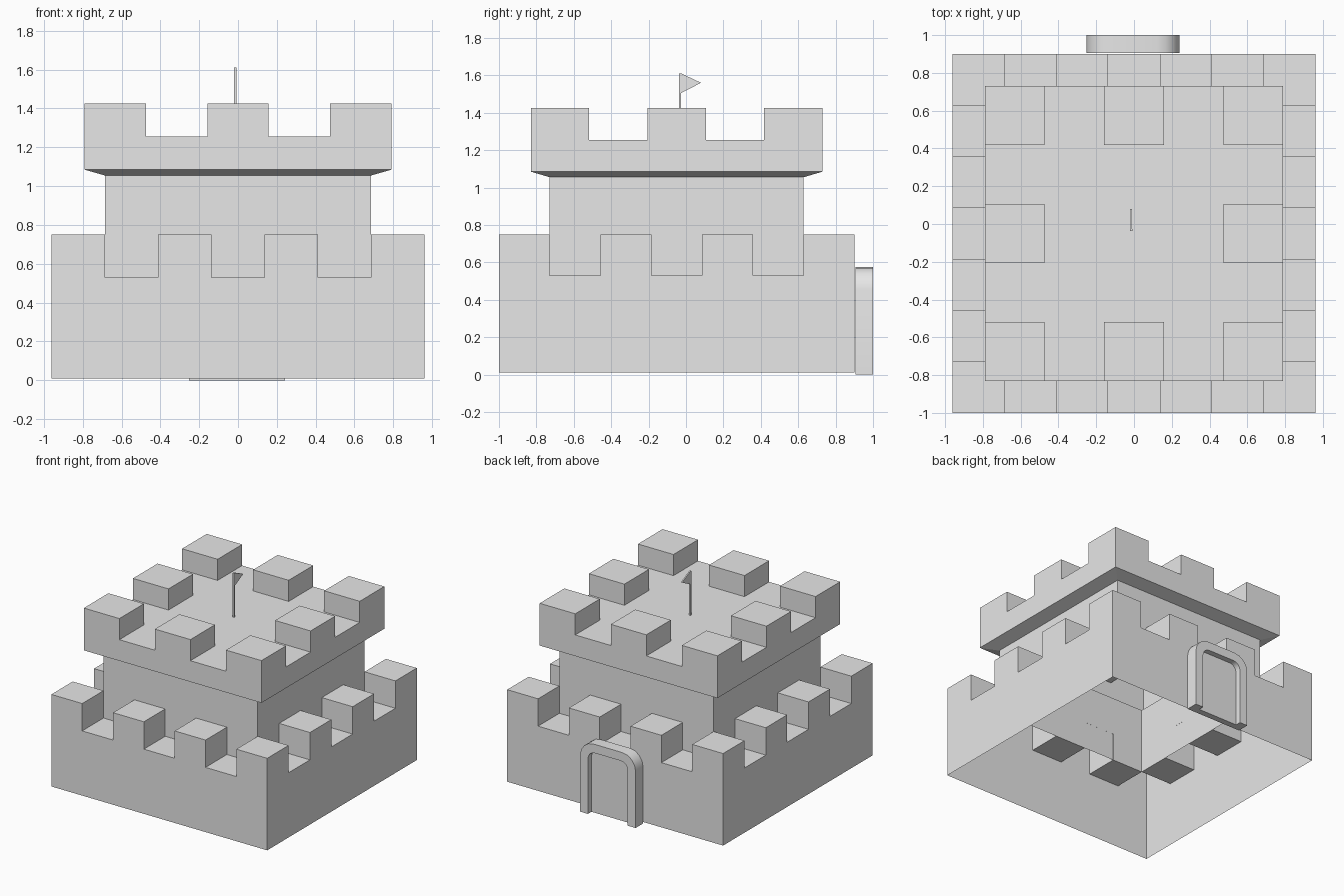
import bpy, bmesh, math

old = bpy.data.objects.get("Cube")
if old:
    bpy.data.objects.remove(old, do_unlink=True)

stone = bpy.data.materials.new("plain_stone")
stone.use_nodes = True
grey = (0.8, 0.8, 0.8, 1)
stone.diffuse_color = grey
stone.node_tree.nodes["Principled BSDF"].inputs["Base Color"].default_value = grey


def finish(bm, name, smooth=False):
    mesh = bpy.data.meshes.new(name)
    bm.to_mesh(mesh)
    bm.free()
    mesh.materials.append(stone)
    obj = bpy.data.objects.new(name, mesh)
    bpy.context.collection.objects.link(obj)
    if smooth:
        bpy.ops.object.select_all(action="DESELECT")
        obj.select_set(True)
        bpy.context.view_layer.objects.active = obj
        bpy.ops.object.shade_smooth_by_angle(angle=math.radians(35))
    return obj


def quad(bm, *points):
    bm.faces.new([bm.verts.new(p) for p in points])


def tidy(bm):
    """Weld the cells and merge coplanar neighbours."""
    bmesh.ops.remove_doubles(bm, verts=bm.verts, dist=0.0005)
    bmesh.ops.dissolve_limit(bm, angle_limit=0.01, verts=bm.verts, edges=bm.edges)


def battlement(bm, n, box, bottom, low, high, open_middle):
    """Square-celled roof whose border cells alternate between merlon and gap."""
    x0, x1, y0, y1 = box

    def height(i, j):
        if not (0 <= i < n and 0 <= j < n):
            return bottom
        if 0 < i < n - 1 and 0 < j < n - 1:
            return None if open_middle else low
        return high if i % 2 == 0 and j % 2 == 0 else low

    def corner(i, j):
        return x0 + (x1 - x0) * i / n, y0 + (y1 - y0) * j / n

    for i in range(n):
        for j in range(n):
            top = height(i, j)
            if top is None:
                continue
            ring = [corner(i, j), corner(i + 1, j), corner(i + 1, j + 1), corner(i, j + 1)]
            quad(bm, *[(x, y, top) for x, y in ring])
            for k, (di, dj) in enumerate([(0, -1), (1, 0), (0, 1), (-1, 0)]):
                near = height(i + di, j + dj)
                if near is None:
                    continue
                p, q = ring[k], ring[(k + 1) % 4]
                for lo, hi in ((bottom, low), (low, high)):
                    if near <= lo and top >= hi:
                        quad(bm, (*p, lo), (*q, lo), (*q, hi), (*p, hi))


def tube(bm, sections):
    """Rectangular open sleeve through (box, z) sections."""
    def ring(box, z):
        a, b, c, d = box
        return [(a, c, z), (b, c, z), (b, d, z), (a, d, z)]
    for (box_a, za), (box_b, zb) in zip(sections, sections[1:]):
        lo, hi = ring(box_a, za), ring(box_b, zb)
        for k in range(4):
            m = (k + 1) % 4
            quad(bm, lo[k], lo[m], hi[m], hi[k])


def prism(bm, outline, axis, a, b):
    """Solid from a closed outline of (u, z), extruded along x or y."""
    def place(u, z, t):
        return (t, u, z) if axis == "x" else (u, t, z)
    face = bm.faces.new([bm.verts.new(place(u, z, a)) for u, z in outline])
    made = bmesh.ops.extrude_face_region(bm, geom=[face])["geom"]
    for v in made:
        if isinstance(v, bmesh.types.BMVert):
            v.co["xyz".index(axis)] = b
    bmesh.ops.recalc_face_normals(bm, faces=bm.faces)


# Lower curtain wall, open underneath
bm = bmesh.new()
battlement(bm, 7, (-0.96, 0.96, -1.0, 0.9), 0.01, 0.53, 0.75, True)
tidy(bm)
finish(bm, "outer_wall")

# Keep with a flared, crenellated top
keep = (-0.686, 0.686, -0.729, 0.629)
crown = (-0.79, 0.79, -0.83, 0.73)
bm = bmesh.new()
tube(bm, [(keep, 0.53), (keep, 1.055), (crown, 1.085)])
battlement(bm, 5, crown, 1.085, 1.255, 1.425, False)
tidy(bm)
finish(bm, "keep")


# Gate frame and recessed door on the back
def arch(half, top, radius, steps=4):
    """Open path up the left, over rounded corners, down the right."""
    mid = -0.005
    right = [(half - radius + radius * math.cos(t), top - radius + radius * math.sin(t))
             for t in (math.pi / 2 * k / steps for k in range(steps + 1))]
    right = [(half, 0.0)] + right
    left = [(-x, z) for x, z in reversed(right)]
    return [(mid + x, z) for x, z in right + left]


inner = arch(0.177, 0.505, 0.06)
bm = bmesh.new()
prism(bm, arch(0.247, 0.575, 0.12) + inner[::-1], "y", 0.905, 1.0)
finish(bm, "gate_frame", smooth=True)

bm = bmesh.new()
prism(bm, inner, "y", 0.905, 0.955)
finish(bm, "gate_door")

# Flag on the roof
bm = bmesh.new()
prism(bm, [(-0.037, 1.25), (-0.026, 1.25), (-0.026, 1.61), (-0.037, 1.61)], "x", -0.021, -0.009)
finish(bm, "flag_pole")
bm = bmesh.new()
prism(bm, [(-0.026, 1.505), (0.08, 1.56), (-0.026, 1.61)], "x", -0.020, -0.010)
finish(bm, "flag")
